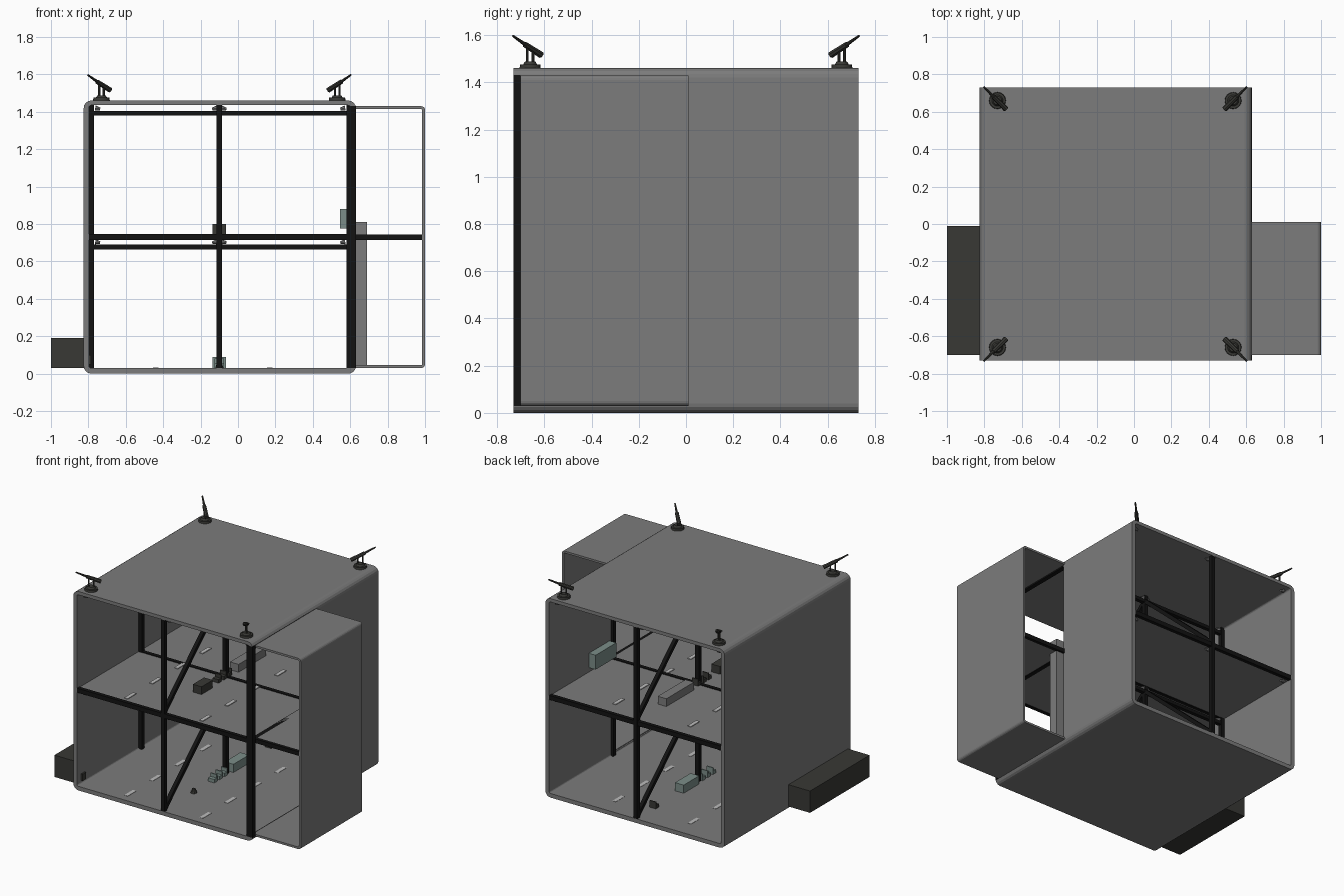
import bpy, bmesh, math
from mathutils import Vector

if "Cube" in bpy.data.objects:
    bpy.data.objects.remove(bpy.data.objects["Cube"])


def material(name, r, g, b):
    m = bpy.data.materials.new(name)
    m.diffuse_color = (r, g, b, 1)
    m.use_nodes = True
    m.node_tree.nodes["Principled BSDF"].inputs["Base Color"].default_value = m.diffuse_color
    return m


GREY = material("shell_grey", .2, .2, .2)
BLACK = material("beam_black", .006, .006, .006)
DARK = material("dark_metal", .04, .04, .035)
GREEN = material("pale_green", .2, .27, .25)
LIGHT = material("marking", .5, .5, .5)


def finish(name, bm, mat, bevel=0):
    bmesh.ops.recalc_face_normals(bm, faces=bm.faces)
    me = bpy.data.meshes.new(name)
    bm.to_mesh(me)
    bm.free()
    ob = bpy.data.objects.new(name, me)
    bpy.context.collection.objects.link(ob)
    me.materials.append(mat)
    if bevel:
        md = ob.modifiers.new("bevel", 'BEVEL')
        md.width, md.segments = bevel, 2
    return ob


def box(name, x, y, z, mat, bevel=0):
    bm = bmesh.new()
    bmesh.ops.create_cube(bm, size=1)
    for v in bm.verts:
        v.co = [(a + b) / 2 + c * (b - a) for (a, b), c in zip((x, y, z), v.co)]
    return finish(name, bm, mat, bevel)


def rod(name, p, q, r1, r2, mat, sides=16):
    """Tapered rod or square beam from p to q."""
    p, q = Vector(p), Vector(q)
    bm = bmesh.new()
    bmesh.ops.create_cone(bm, cap_ends=True, segments=sides, radius1=r1, radius2=r2, depth=(q - p).length)
    if sides == 4:
        bmesh.ops.rotate(bm, verts=bm.verts, matrix=Vector((1, 1, 0)).rotation_difference(Vector((1, 0, 0))).to_matrix())
    rot = (q - p).to_track_quat('Z', 'Y')
    for v in bm.verts:
        v.co = rot @ v.co + (p + q) / 2
    ob = finish(name, bm, mat)
    if sides > 4:
        bpy.context.view_layer.objects.active = ob
        ob.select_set(True)
        bpy.ops.object.shade_smooth_by_angle(angle=math.radians(40))
        ob.select_set(False)
    return ob


def corner(cx, cz, r, start, n=5):
    return [(cx + r * math.cos(math.radians(start + 90 * i / (n - 1))),
             cz + r * math.sin(math.radians(start + 90 * i / (n - 1)))) for i in range(n)]


def rounded(x0, x1, z0, z1, r):
    return (corner(x1 - r, z0 + r, r, 270) + corner(x1 - r, z1 - r, r, 0)
            + corner(x0 + r, z1 - r, r, 90) + corner(x0 + r, z0 + r, r, 180))


def shell(name, outer, inner, y0, y1, closed):
    """Wall of constant section swept along y, open at both ends."""
    bm = bmesh.new()
    rings = [[bm.verts.new((a, y, b)) for a, b in pts]
             for pts, y in ((outer, y0), (outer, y1), (inner, y1), (inner, y0))]
    n = len(outer)
    for k in range(4):
        a, b = rings[k], rings[(k + 1) % 4]
        for i in range(n if closed else n - 1):
            j = (i + 1) % n
            bm.faces.new((a[i], a[j], b[j], b[i]))
    if not closed:
        for i in (0, -1):
            bm.faces.new([r[i] for r in rings])
    return finish(name, bm, GREY)


# Main open-ended housing with a doorway through to the side annex
main = shell("main_shell", rounded(-.825, .63, 0, 1.46, .04),
             rounded(-.797, .60, .03, 1.435, .012), -.73, .73, True)
cut = box("doorway_cutter", (.5, .75), (-.701, -.005), (.04, 1.42), GREY)
cut.hide_render = True
md = main.modifiers.new("doorway", 'BOOLEAN')
md.object, md.solver = cut, 'EXACT'
bpy.context.view_layer.objects.active = main
bpy.ops.object.modifier_apply(modifier=md.name)
bpy.data.objects.remove(cut)

# Side annex, a C-shaped shell
o = [(.61, .03)] + corner(.98, .05, .02, 270) + corner(.98, 1.41, .02, 0) + [(.61, 1.43)]
i = [(.61, .045)] + corner(.977, .053, .008, 270) + corner(.977, 1.407, .008, 0) + [(.61, 1.415)]
shell("annex_shell", o, i, -.70, .01, False)

# Dark unit on the left side
box("left_unit", (-1, -.82), (-.70, -.01), (.03, .19), DARK)

# Mid floors
box("mid_floor", (-.80, .605), (-.72, .72), (.718, .742), GREY)
box("annex_floor", (.60, .985), (-.69, 0), (.718, .742), GREY)
box("annex_floor_beam_front", (.60, .985), (-.70, -.675), (.715, .745), BLACK)
box("annex_floor_beam_back", (.60, .985), (-.015, .01), (.715, .745), BLACK)
for n, y in (("front", -.715), ("middle", 0), ("back", .715)):
    box("floor_beam_" + n, (-.80, .605), (y - .014, y + .014), (.715, .747), BLACK)

# Posts
for n, x in (("left", -.785), ("centre", -.1), ("right", .595)):
    box("middle_post_" + n, (x - .015, x + .015), (-.015, .015), (.03, 1.435), BLACK)
for n, y in (("front", -.715), ("back", .715)):
    box("centre_post_" + n, (-.115, -.085), (y - .015, y + .015), (.03, 1.435), BLACK)
box("corner_post", (.58, .631), (-.731, -.70), (.03, 1.432), BLACK)

# Frame around the doorway
for k, z in enumerate((.73, 1.42)):
    box(f"doorway_beam_{k}", (.595, .628), (-.70, 0), (z - .015, z + .012), BLACK)

# Cross beams, diagonal braces, lamps and lane dashes on each storey
for s, (z0, z1) in enumerate(((.03, .70), (.745, 1.415))):
    box(f"cross_beam_{s}", (-.785, .595), (-.014, .014), (z1 - .035, z1 - .01), BLACK)
    for d in (-1, 1):
        rod(f"brace_{s}_{d}", (-.1, .715 * d, z0 + .01), (-.1, 0, z1 - .015), .019, .019, BLACK, 4)
    for y in (-.69, 0, .69):
        for x, d in ((-.775, 1), (-.1, -1), (-.1, 1), (.585, -1)):
            rod(f"lamp_{s}", (x + .012 * d, y, z1 + .005), (x + .038 * d, y, z1), .014, .007, GREY, 8)
    for x in (-.44, .17):
        for k in range(5):
            y = -.62 + .29 * k
            box(f"lane_dash_{s}", (x - .014, x + .014), (y - .05, y + .05), (z0 - .004, z0 + .002), LIGHT)


def seat(x, y, z, mat):
    box("seat_base", (x - .025, x + .025), (y - .018, y + .018), (z, z + .025), mat)
    box("seat_back", (x - .025, x + .025), (y + .01, y + .018), (z + .025, z + .05), mat)


# Furniture along the centre line
box("upper_counter", (-.135, -.065), (.10, .42), (.743, .80), GREY)
box("upper_cabinet", (-.135, -.065), (-.33, -.20), (.743, .80), DARK)
box("lower_counter", (-.135, -.065), (.04, .22), (.03, .09), GREEN)
for y in (-.15, -.09, -.03):
    seat(-.1, y, .03, GREEN)
    seat(-.1, y + .05, .743, DARK)
seat(-.1, .51, .03, DARK)
rod("floor_knob", (-.1, -.37, .03), (-.1, -.37, .06), .022, .012, DARK, 8)

# Wall cabinet, small wall socket and the upright duct in the annex
box("wall_cabinet", (.545, .602), (.03, .27), (.775, .88), GREEN)
box("wall_socket", (-.80, -.785), (-.68, -.64), (.05, .10), DARK)
box("annex_duct", (.63, .69), (-.075, -.005), (.045, .81), GREY)

# Rooftop aerials aimed outward at the four corners
for sx in (-1, 1):
    for sy in (-1, 1):
        cx, cy = -.1 + .63 * sx, .66 * sy

        def P(t, z):
            return (cx + t * sx, cy + t * sy, z)
        rod("aerial_base", P(0, 1.458), P(0, 1.475), .045, .043, DARK)
        rod("aerial_collar", P(0, 1.475), P(0, 1.488), .03, .022, DARK)
        for t in (-.012, .012):
            rod("aerial_stem", P(t, 1.48), P(t, 1.545 + .5 * t), .006, .006, DARK, 8)
        rod("aerial_body", P(-.045, 1.517), P(.022, 1.56), .015, .013, DARK, 8)
        rod("aerial_tip", P(.015, 1.556), P(.073, 1.597), .009, .005, DARK, 8)
